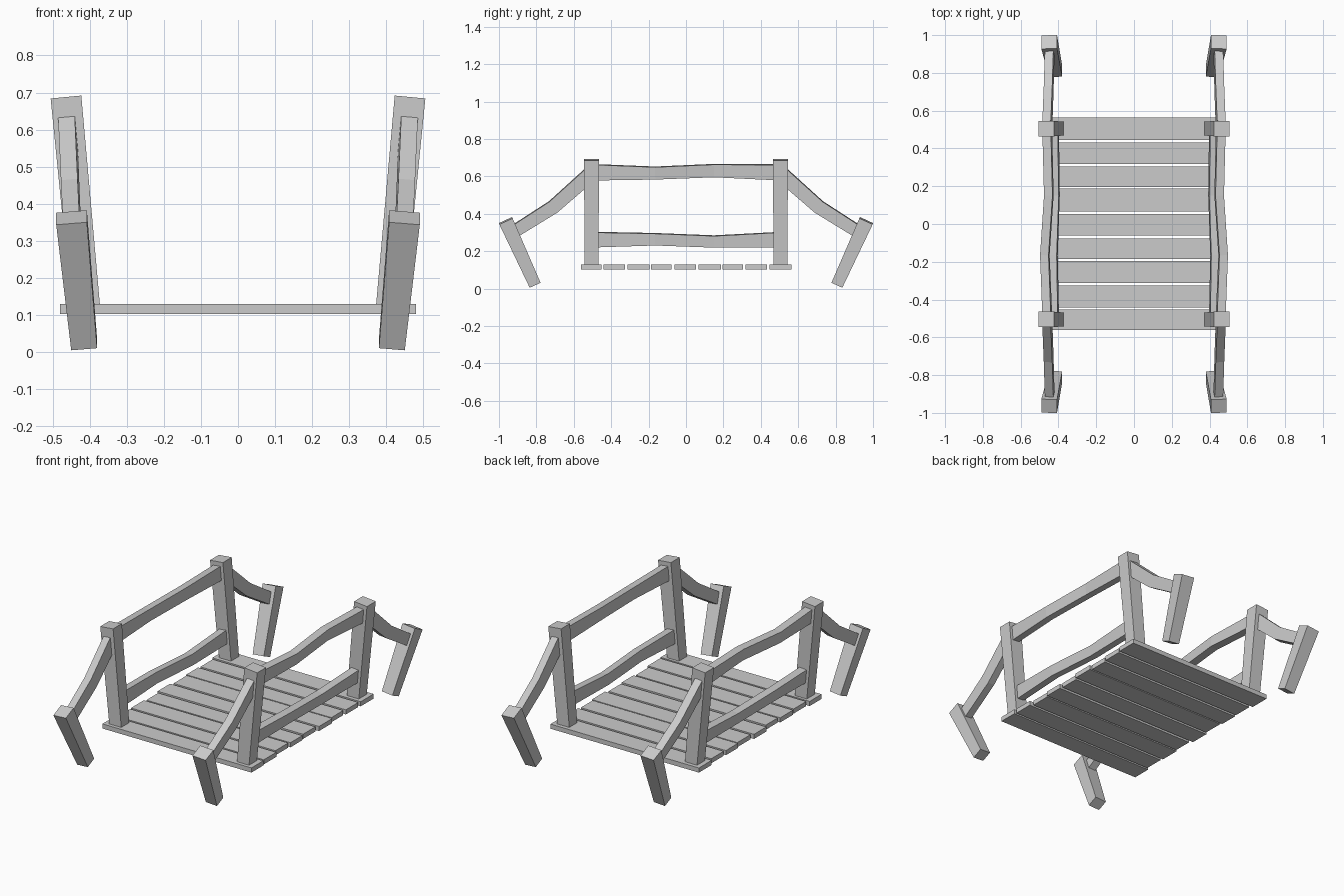
import bpy, bmesh
from mathutils import Vector

if "Cube" in bpy.data.objects:
    bpy.data.objects.remove(bpy.data.objects["Cube"])


def loft(name, sections):
    """Closed solid through a series of four-cornered sections."""
    bm = bmesh.new()
    rings = [[bm.verts.new(p) for p in s] for s in sections]
    for a, b in zip(rings, rings[1:]):
        for i in range(4):
            j = (i + 1) % 4
            bm.faces.new((a[i], a[j], b[j], b[i]))
    bm.faces.new(rings[0])
    bm.faces.new(rings[-1])
    bmesh.ops.recalc_face_normals(bm, faces=bm.faces)
    me = bpy.data.meshes.new(name)
    bm.to_mesh(me)
    bm.free()
    ob = bpy.data.objects.new(name, me)
    bpy.context.collection.objects.link(ob)
    return ob


def rect(c, u, v, w, h):
    return [c + u * (a * w / 2) + v * (b * h / 2)
            for a, b in ((-1, -1), (1, -1), (1, 1), (-1, 1))]


def flip(sections, sx, sy):
    return [[(p[0] * sx, p[1] * sy, p[2]) for p in s] for s in sections]


def post(bottom, top, b_size, t_size):
    """Tapered, leaning square post with ends square to its axis."""
    b, t = Vector(bottom), Vector(top)
    d = (t - b).normalized()
    u = (Vector((1, 0, 0)) - d * d.x).normalized()
    v = d.cross(u)
    return [rect(b, u, v, *b_size), rect(t, u, v, *t_size)]


def rail(points, width, heights):
    """Bent rail whose sections lean outward like the posts."""
    pts = [Vector(p) for p in points]
    lean = Vector((0.09, 0, 1)).normalized()
    out = []
    for i, p in enumerate(pts):
        d = (pts[min(i + 1, len(pts) - 1)] - pts[max(i - 1, 0)]).normalized()
        u = lean.cross(d).normalized()
        out.append(rect(p, u, d.cross(u), width, heights[i]))
    return out


# deck planks: y start, y end, left end, right end
planks = [(-.562, -.452, .48, .48), (-.441, -.326, .465, .475),
          (-.313, -.195, .47, .46), (-.186, -.077, .46, .468),
          (-.061, .053, .475, .462), (.067, .188, .462, .475),
          (.195, .304, .47, .465), (.318, .432, .465, .472),
          (.446, .564, .478, .478)]
for i, (y0, y1, xl, xr) in enumerate(planks):
    loft(f"deck_plank_{i + 1}",
         [[(x, y0, .103), (x, y1, .103), (x, y1, .13), (x, y0, .13)]
          for x in (-xl, xr)])

tall = post((.411, .505, .126), (.464, .505, .688), (.077, .073), (.083, .081))
short = post((.415, .808, .021), (.449, .964, .363), (.07, .064), (.083, .078))
slope = rail([(.459, .52, .605), (.452, .71, .437), (.446, .915, .308)],
             .045, (.078, .072, .066))
upper = rail([(.459, -.49, .622), (.472, -.165, .618),
              (.451, .15, .631), (.459, .49, .622)],
             .045, (.084, .066, .068, .082))
lower = rail([(.423, -.49, .262), (.429, -.165, .264),
              (.418, .15, .252), (.423, .49, .262)],
             .045, (.08, .063, .062, .078))

# railings on both sides, posts and sloping rails at all four corners
for side, sx in (("right", 1), ("left", -1)):
    loft(f"upper_rail_{side}", flip(upper, sx, 1))
    loft(f"lower_rail_{side}", flip(lower, sx, 1))
    for end, sy in (("back", 1), ("front", -1)):
        loft(f"tall_post_{end}_{side}", flip(tall, sx, sy))
        loft(f"end_post_{end}_{side}", flip(short, sx, sy))
        loft(f"sloping_rail_{end}_{side}", flip(slope, sx, sy))
